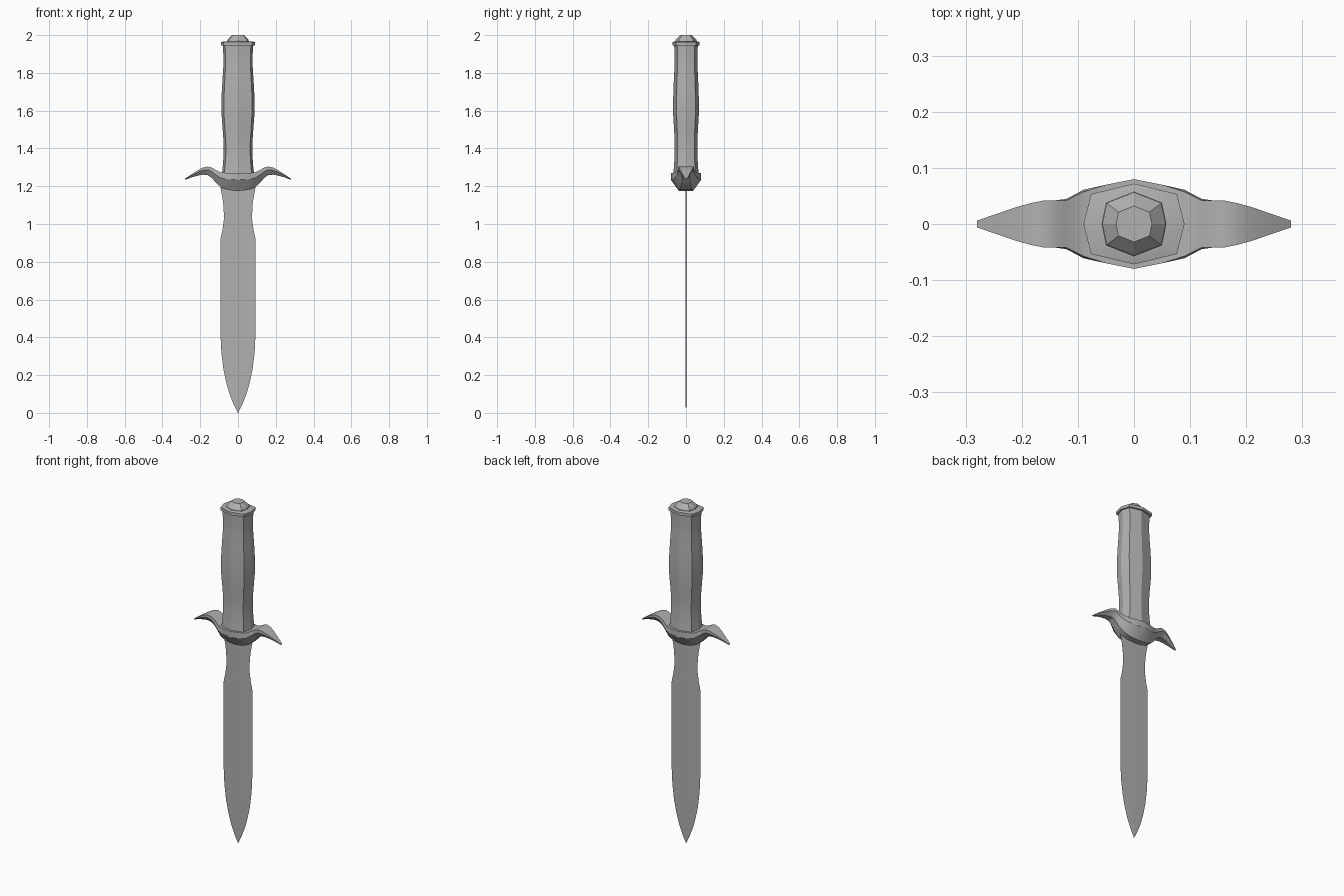
import bpy, bmesh, math

if "Cube" in bpy.data.objects:
    bpy.data.objects.remove(bpy.data.objects["Cube"])

# Dark grey metal shared by all parts
steel = bpy.data.materials.new("dark_grey")
steel.diffuse_color = (0.44, 0.44, 0.44, 1)
steel.use_nodes = True
steel.node_tree.nodes["Principled BSDF"].inputs["Base Color"].default_value = steel.diffuse_color


def loft(name, rings, smooth_angle=30):
    """Skin a list of equal-length point rings and cap both ends."""
    bm = bmesh.new()
    rows = [[bm.verts.new(p) for p in ring] for ring in rings]
    n = len(rows[0])
    for a, b in zip(rows, rows[1:]):
        for i in range(n):
            j = (i + 1) % n
            bm.faces.new((a[i], a[j], b[j], b[i]))
    bm.faces.new(rows[0])
    bm.faces.new(rows[-1])
    bmesh.ops.recalc_face_normals(bm, faces=bm.faces)
    mesh = bpy.data.meshes.new(name)
    bm.to_mesh(mesh)
    bm.free()
    mesh.materials.append(steel)
    obj = bpy.data.objects.new(name, mesh)
    bpy.context.collection.objects.link(obj)
    bpy.ops.object.select_all(action='DESELECT')
    obj.select_set(True)
    bpy.context.view_layer.objects.active = obj
    bpy.ops.object.shade_smooth_by_angle(angle=math.radians(smooth_angle))
    return obj


def octagon(hx, hy, z, cx=0.85, cy=0.74):
    """Eight-sided ring with corner points at (cx, cy) of the half widths."""
    unit = [(1, 0), (cx, cy), (0, 1), (-cx, cy),
            (-1, 0), (-cx, -cy), (0, -1), (cx, -cy)]
    return [(x * hx, y * hy, z) for x, y in unit]


# Blade: very thin diamond section, (z, half width, half thickness)
blade = [(0.0, 0.001, 0.0004), (0.05, 0.025, 0.002), (0.1, 0.045, 0.002),
         (0.16, 0.062, 0.002), (0.23, 0.077, 0.002), (0.32, 0.088, 0.002),
         (0.42, 0.093, 0.002), (0.92, 0.093, 0.002), (0.97, 0.082, 0.002),
         (1.03, 0.074, 0.002), (1.10, 0.077, 0.002), (1.15, 0.084, 0.002),
         (1.20, 0.094, 0.002)]
loft("blade", [[(w, 0, z), (0, t, z), (-w, 0, z), (0, -t, z)]
               for z, w, t in blade])

# Guard: right half stations (x, bottom z, top z, half depth), mirrored
half = [(0.0, 1.175, 1.27, 0.08), (0.05, 1.18, 1.27, 0.07),
        (0.09, 1.194, 1.273, 0.061), (0.12, 1.222, 1.288, 0.045),
        (0.14, 1.245, 1.299, 0.042), (0.16, 1.259, 1.304, 0.042),
        (0.185, 1.261, 1.299, 0.037), (0.21, 1.257, 1.286, 0.03),
        (0.245, 1.247, 1.264, 0.018), (0.28, 1.234, 1.24, 0.006)]
stations = [(-x, b, t, d) for x, b, t, d in half[:0:-1]] + half
guard = []
for x, b, t, d in stations:
    m = b + 0.62 * (t - b)
    top = d * (0.94 if 0.08 < abs(x) < 0.13 else 1)
    guard.append([(x, -top, t), (x, top, t), (x, d, m),
                  (x, 0.47 * d, b), (x, -0.47 * d, b), (x, -d, m)])
loft("guard", guard)

# Grip: swelling eight-sided handle, (z, half width, half depth)
grip = [(1.25, 0.087, 0.069), (1.30, 0.081, 0.064), (1.37, 0.076, 0.06),
        (1.43, 0.076, 0.06), (1.50, 0.081, 0.063), (1.58, 0.087, 0.068),
        (1.66, 0.088, 0.068), (1.75, 0.083, 0.065), (1.83, 0.078, 0.061),
        (1.89, 0.077, 0.06), (1.95, 0.081, 0.063)]
loft("grip", [octagon(hx, hy, z) for z, hx, hy in grip], 25)

# Pommel cap: flat overhanging plate
cap = [(1.946, 0.09, 0.072), (1.963, 0.09, 0.072), (1.967, 0.07, 0.06)]
loft("pommel_cap", [octagon(hx, hy, z) for z, hx, hy in cap], 25)

# Pommel button: faceted truncated stud
button = [(1.962, 0.058, 0.058), (1.975, 0.056, 0.056), (2.0, 0.032, 0.032)]
loft("pommel_button", [octagon(hx, hy, z, 0.86, 0.66)
                       for z, hx, hy in button], 10)
